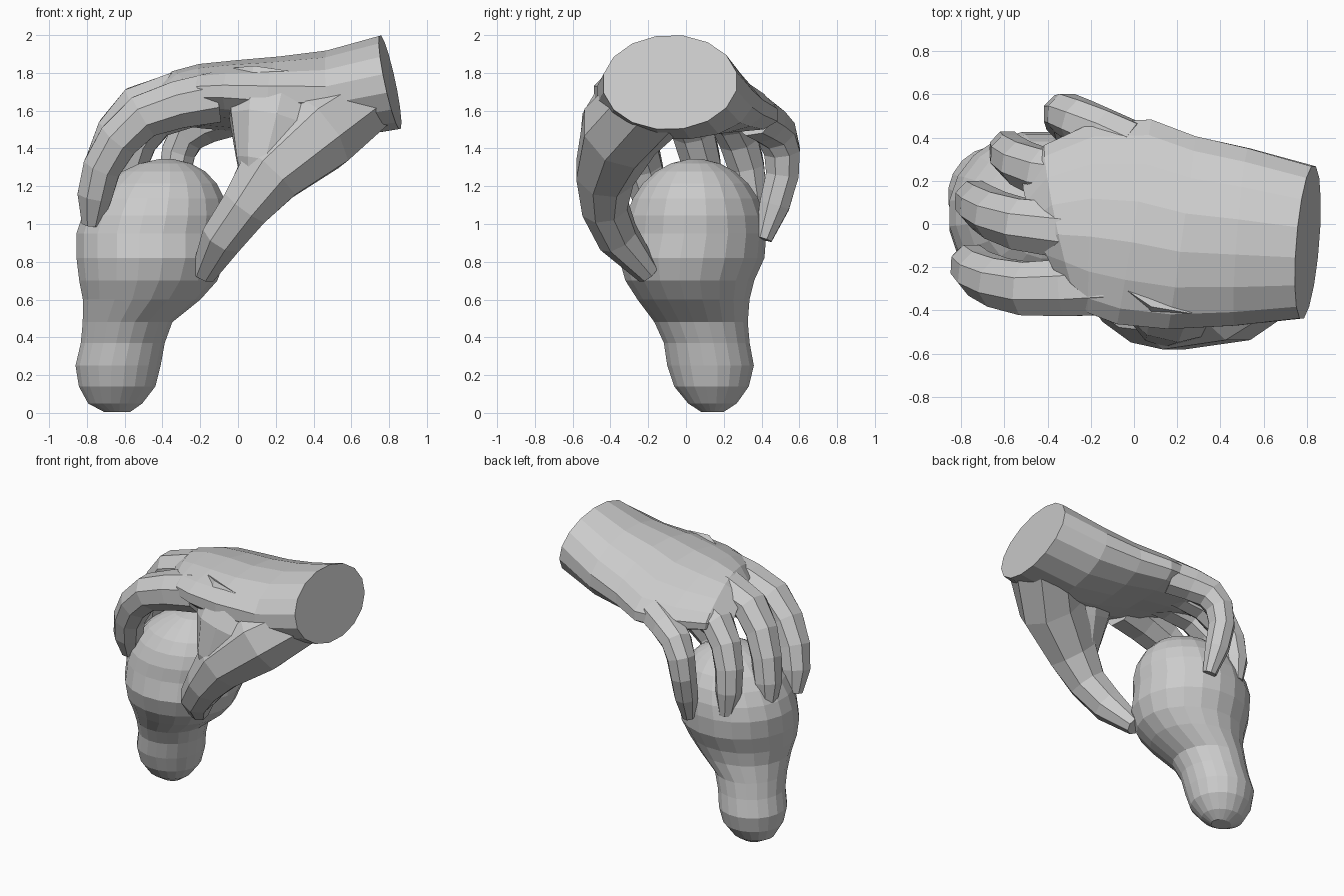
import bpy, bmesh, math
from mathutils import Vector

if "Cube" in bpy.data.objects:
    bpy.data.objects.remove(bpy.data.objects["Cube"])


def loft(name, rings, sides, axis=None):
    """Closed tube; each ring is x, y, z, in-plane radius, sideways radius."""
    bm = bmesh.new()
    pts = [Vector(r[:3]) for r in rings]
    loops = []
    for i, r in enumerate(rings):
        t = axis or (pts[min(i + 1, len(pts) - 1)] - pts[max(i - 1, 0)]).normalized()
        a = Vector((0, 1, 0)).cross(t).normalized()
        b = t.cross(a)
        loops.append([])
        for k in range(sides):
            ang = math.tau * (k + 0.5) / sides
            p = pts[i] + a * r[3] * math.cos(ang) + b * r[4] * math.sin(ang)
            loops[-1].append(bm.verts.new(p))
    for lo, hi in zip(loops, loops[1:]):
        for k in range(sides):
            n = (k + 1) % sides
            bm.faces.new((lo[k], lo[n], hi[n], hi[k]))
    bm.faces.new(loops[0])
    bm.faces.new(loops[-1])
    bmesh.ops.recalc_face_normals(bm, faces=bm.faces)
    mesh = bpy.data.meshes.new(name)
    bm.to_mesh(mesh)
    bm.free()
    ob = bpy.data.objects.new(name, mesh)
    bpy.context.collection.objects.link(ob)
    return ob


def smooth_path(points):
    """Add a curved midpoint between each pair of control points."""
    p = [Vector(q) for q in points]
    p = [2 * p[0] - p[1]] + p + [2 * p[-1] - p[-2]]
    out = []
    for i in range(1, len(p) - 2):
        out += [p[i], (9 * (p[i] + p[i + 1]) - p[i - 1] - p[i + 2]) / 16]
    return out + [p[-2]]


def finger(name, radius, points):
    """Tapering finger with a narrow tip."""
    path = smooth_path(points)
    rings = []
    for i, p in enumerate(path):
        u = i / (len(path) - 1)
        r = radius * (1 - 0.38 * u) * (0.62 if u == 1 else 1)
        rings.append((*p, r, r * 1.05))
    return loft(name, rings, 8)


# Knob being held: handle and flare, then a half sphere on top
knob = [
    (-.64, .14, .005, .07, .06),
    (-.65, .14, .05, .145, .13),
    (-.64, .135, .14, .205, .20),
    (-.635, .13, .25, .228, .232),
    (-.61, .11, .37, .225, .23),
    (-.585, .08, .48, .24, .25),
    (-.51, .04, .60, .315, .30),
    (-.475, .02, .70, .37, .345),
    (-.46, .03, .82, .40, .39)]
for i in range(7):
    ang = math.radians(i * 14)
    r = 0.40 * math.cos(ang)
    knob.append((-.46 + .08 * math.sin(ang), .05, .95 + .395 * math.sin(ang), r, r * .95))
loft("knob", knob, 20, Vector((0, 0, 1)))

# Palm from the cut wrist to the finger webs, little-finger side rolled down
hand = loft("hand", [
    (.805, -.085, 1.75, .257, .36),
    (.50, -.06, 1.685, .24, .42),
    (.22, -.04, 1.69, .20, .46),
    (0, .01, 1.70, .17, .49),
    (-.20, .03, 1.70, .15, .45),
    (-.34, .02, 1.69, .12, .36),
    (-.43, -.02, 1.65, .07, .24)], 16)
for v in hand.data.vertices:
    v.co.z -= 0.25 * max(0, v.co.y) * min(1, max(0, (.7 - v.co.x) / .6))

# Thumb with its broad base
thumb = loft("thumb", [
    (.66, -.17, 1.66, .20, .24),
    (.42, -.35, 1.49, .24, .22),
    (.17, -.43, 1.27, .19, .165),
    (.04, -.43, 1.09, .14, .13),
    (-.08, -.36, .93, .12, .115),
    (-.18, -.20, .74, .07, .065)], 8)

# Web of flesh filling the space between thumb and palm
web = loft("web", [
    (.24, -.26, 1.74, .30, .17),
    (.19, -.37, 1.52, .25, .19),
    (.14, -.42, 1.32, .16, .15),
    (.10, -.43, 1.12, .07, .08)], 10)

# Four curled fingers
parts = [
    web, thumb,
    finger("index", .145, [(-.12, -.28, 1.67), (-.50, -.30, 1.57), (-.72, -.23, 1.30), (-.775, -.15, 1.0)]),
    finger("middle", .14, [(-.12, -.05, 1.71), (-.53, 0, 1.62), (-.71, .08, 1.33), (-.755, .13, 1.0)]),
    finger("ring", .13, [(-.08, .18, 1.66), (-.43, .24, 1.56), (-.575, .32, 1.30), (-.58, .36, .98)]),
    finger("little", .12, [(-.02, .36, 1.58), (-.26, .48, 1.48), (-.335, .51, 1.26), (-.31, .41, .92)]),
]

# Merge the digits into one continuous skin with the palm
for part in parts:
    mod = hand.modifiers.new("merge", 'BOOLEAN')
    mod.operation = 'UNION'
    mod.solver = 'EXACT'
    mod.object = part
    bpy.context.view_layer.objects.active = hand
    bpy.ops.object.modifier_apply(modifier=mod.name)
    bpy.data.objects.remove(part)
